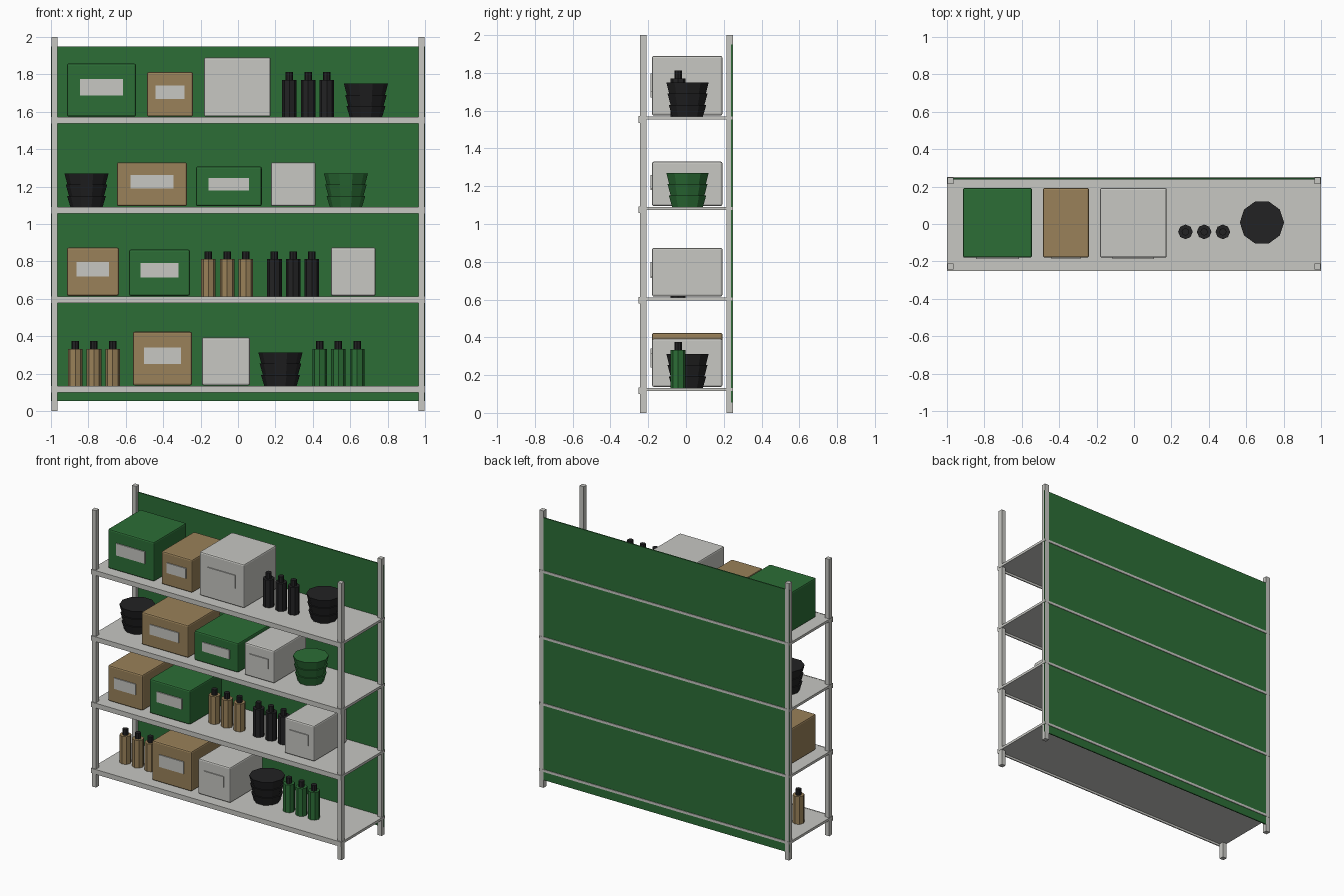
import bpy, bmesh, math

if "Cube" in bpy.data.objects:
    bpy.data.objects.remove(bpy.data.objects["Cube"])


def material(name, r, g, b):
    m = bpy.data.materials.new(name)
    m.diffuse_color = (r, g, b, 1)
    m.use_nodes = True
    m.node_tree.nodes["Principled BSDF"].inputs["Base Color"].default_value = m.diffuse_color
    return m


GREY = material("light_grey", 0.57, 0.57, 0.54)
GREEN = material("green", 0.025, 0.155, 0.037)
TAN = material("tan", 0.32, 0.22, 0.1)
BLACK = material("black", 0.016, 0.016, 0.017)


def finish(name, bm, mats):
    bmesh.ops.recalc_face_normals(bm, faces=bm.faces)
    me = bpy.data.meshes.new(name)
    bm.to_mesh(me)
    bm.free()
    for m in mats:
        me.materials.append(m)
    ob = bpy.data.objects.new(name, me)
    bpy.context.collection.objects.link(ob)
    return ob


def block(name, x, y, z, mat, bevel=0):
    """Box from (min, max) pairs, with optional bevelled edges."""
    bm = bmesh.new()
    bmesh.ops.create_cube(bm, size=1)
    for v in bm.verts:
        v.co = [lo + (hi - lo) * (c + 0.5) for c, (lo, hi) in zip(v.co, (x, y, z))]
    if bevel:
        bmesh.ops.bevel(bm, geom=bm.edges[:], offset=bevel, segments=2,
                        profile=0.5, affect='EDGES')
    return finish(name, bm, [mat])


def lathe(name, loc, profile, sides, mats, split=1e9):
    """Closed turned shape from (radius, height) points; second colour above split."""
    bm = bmesh.new()
    rings = []
    for r, h in profile:
        rings.append([bm.verts.new((r * math.cos(math.tau * i / sides),
                                    r * math.sin(math.tau * i / sides), h))
                      for i in range(sides)])
    for a, b in zip(rings, rings[1:]):
        for i in range(sides):
            j = (i + 1) % sides
            bm.faces.new((a[i], a[j], b[j], b[i]))
    bm.faces.new(rings[0])
    bm.faces.new(rings[-1])
    for f in bm.faces:
        f.material_index = int(f.calc_center_median().z > split)
    ob = finish(name, bm, mats)
    ob.location = loc
    return ob


def carton(x0, x1, base, top, mat):
    # storage box with a front label plate
    block("storage_box", (x0, x1), (-0.18, 0.193), (base + 0.004, top), mat, 0.01)
    cx, w, h = (x0 + x1) / 2, (x1 - x0) * 0.31, top - base
    cz = base + h * 0.56
    block("box_label", (cx - w, cx + w), (-0.187, -0.179),
          (cz - h * 0.15, cz + h * 0.15), GREY)


def bottles(x, base, mat):
    # row of three bottles with dark necks
    for i in range(3):
        lathe("bottle", (x + i * 0.1, -0.042, base),
              [(0.039, 0), (0.039, 0.2), (0.02, 0.2), (0.02, 0.242)],
              8, [mat, BLACK], 0.202)


def bowls(x, base, mat):
    # three nested bowls
    prof = []
    for i in range(3):
        prof += [(0.086 + i * 0.008, i * 0.06), (0.104 + i * 0.007, (i + 1) * 0.06)]
    lathe("stacked_bowls", (x, 0.008, base), prof, 10, [mat])


# Frame: corner posts, back panel
for sx in (-1, 1):
    xs = sorted((sx * 0.998, sx * 0.965))
    block("front_post", xs, (-0.244, -0.21), (0, 2), GREY)
    block("back_post", xs, (0.215, 0.249), (0, 2), GREY)
block("back_panel", (-0.999, 0.999), (0.238, 0.246), (0.055, 1.95), GREEN)

# Shelves with a front lip
S1, S2, S3, S4 = levels = [0.133 + 0.479 * i for i in range(4)]
for z in levels:
    block("shelf", (-1, 1), (-0.245, 0.25), (z - 0.018, z), GREY)
    block("shelf_lip", (-1, 1), (-0.251, -0.243), (z - 0.034, z + 0.001), GREY)

# Storage boxes
for spec in (
    (-0.915, -0.545, S4, 1.858, GREEN),
    (-0.487, -0.24, S4, 1.812, TAN),
    (-0.182, 0.175, S4, 1.89, GREY),
    (-0.647, -0.273, S3, 1.33, TAN),
    (-0.225, 0.127, S3, 1.308, GREEN),
    (0.176, 0.415, S3, 1.33, GREY),
    (-0.915, -0.637, S2, 0.874, TAN),
    (-0.583, -0.257, S2, 0.863, GREEN),
    (0.496, 0.736, S2, 0.874, GREY),
    (-0.562, -0.246, S1, 0.424, TAN),
    (-0.193, 0.064, S1, 0.393, GREY),
):
    carton(*spec)

# Bottles
for spec in ((0.275, S4, BLACK), (-0.158, S2, TAN), (0.195, S2, BLACK),
             (-0.87, S1, TAN), (0.437, S1, GREEN)):
    bottles(*spec)

# Bowls
for spec in ((0.684, S4, BLACK), (-0.81, S3, BLACK),
             (0.577, S3, GREEN), (0.227, S1, BLACK)):
    bowls(*spec)
